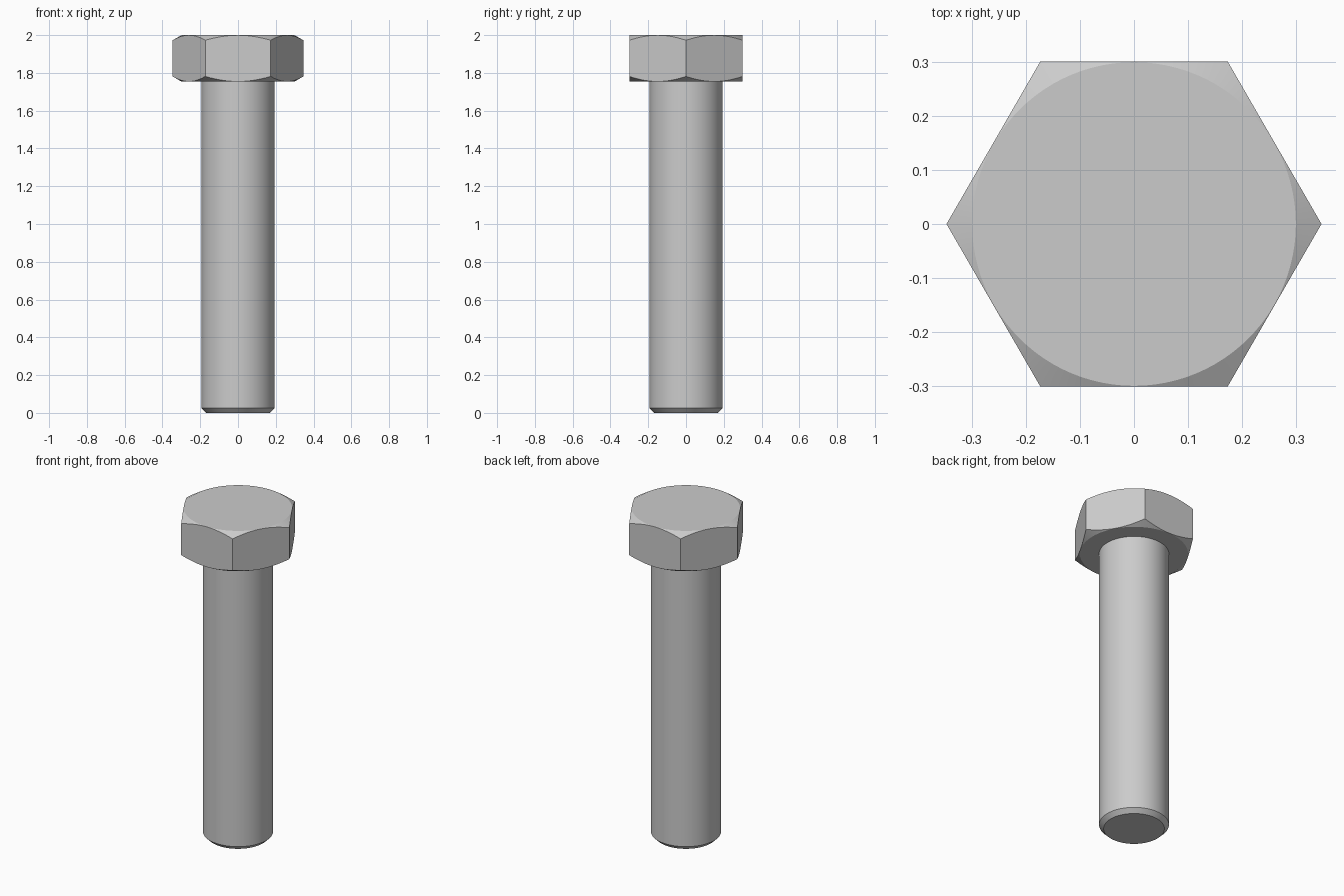
import bpy, bmesh, math

cube = bpy.data.objects.get("Cube")
if cube:
    bpy.data.objects.remove(cube, do_unlink=True)

HEAD_TOP, HEAD_BOTTOM = 2.0, 1.754
APOTHEM, FACE_RADIUS = 0.3, 0.299
SHANK_RADIUS, TIP_CHAMFER = 0.193, 0.025
SEGMENTS = 96

steel = bpy.data.materials.new("grey steel")
steel.use_nodes = True
grey = (0.6, 0.6, 0.6, 1)
steel.diffuse_color = grey
steel.node_tree.nodes["Principled BSDF"].inputs["Base Color"].default_value = grey


def loft(name, rings):
    """Skin a stack of rings, each a function of angle giving (radius, z)."""
    bm = bmesh.new()
    angles = [math.tau * i / SEGMENTS for i in range(SEGMENTS)]
    loops = []
    for ring in rings:
        loop = []
        for a in angles:
            r, z = ring(a)
            loop.append(bm.verts.new((r * math.cos(a), r * math.sin(a), z)))
        loops.append(loop)
    for low, high in zip(loops, loops[1:]):
        for i in range(SEGMENTS):
            j = (i + 1) % SEGMENTS
            bm.faces.new((low[i], low[j], high[j], high[i]))
    bm.faces.new(loops[0][::-1])
    bm.faces.new(loops[-1])
    # Merge the flat wrench faces into single polygons
    bmesh.ops.dissolve_limit(bm, angle_limit=math.radians(0.5),
                             verts=bm.verts, edges=bm.edges)
    mesh = bpy.data.meshes.new(name)
    bm.to_mesh(mesh)
    bm.free()
    mesh.materials.append(steel)
    obj = bpy.data.objects.new(name, mesh)
    bpy.context.collection.objects.link(obj)
    bpy.ops.object.select_all(action="DESELECT")
    obj.select_set(True)
    bpy.context.view_layer.objects.active = obj
    bpy.ops.object.shade_smooth_by_angle(angle=math.radians(20))
    return obj


def circle(radius, z):
    return lambda a: (radius, z)


def hexagon(z, side):
    """Hexagon whose edge follows a conical 30 degree chamfer."""
    def ring(a):
        sector = math.pi / 3
        r = APOTHEM / math.cos(a % sector - sector / 2)
        return r, z - side * (r - FACE_RADIUS) * math.tan(math.radians(30))
    return ring


# Hexagonal head, chamfered above and below
loft("hex_head", [circle(FACE_RADIUS, HEAD_BOTTOM), hexagon(HEAD_BOTTOM, -1),
                  hexagon(HEAD_TOP, 1), circle(FACE_RADIUS, HEAD_TOP)])

# Plain round shank with a chamfered tip
loft("shank", [circle(SHANK_RADIUS - TIP_CHAMFER, 0),
               circle(SHANK_RADIUS, TIP_CHAMFER),
               circle(SHANK_RADIUS, HEAD_BOTTOM + 0.02)])
